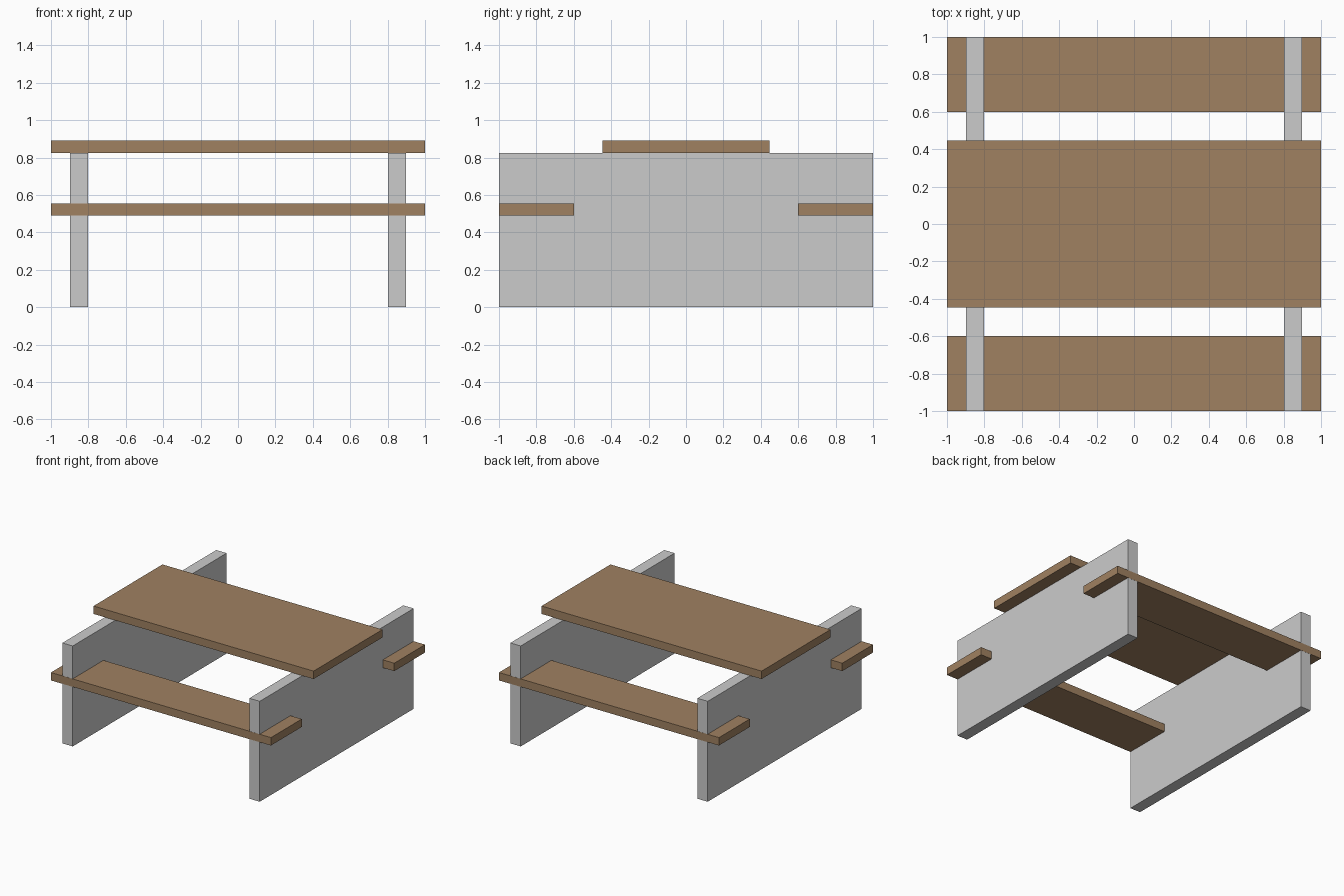
import bpy

if "Cube" in bpy.data.objects:
    bpy.data.objects.remove(bpy.data.objects["Cube"])

wood = bpy.data.materials.new("wood")
wood.diffuse_color = (0.35, 0.22, 0.12, 1)
wood.use_nodes = True
wood.node_tree.nodes["Principled BSDF"].inputs["Base Color"].default_value = wood.diffuse_color


def box(name, lo, hi, material=None):
    """Box spanning two opposite corners."""
    bpy.ops.mesh.primitive_cube_add(size=1, location=[(a + b) / 2 for a, b in zip(lo, hi)])
    obj = bpy.context.object
    obj.name = name
    obj.scale = [b - a for a, b in zip(lo, hi)]
    bpy.ops.object.transform_apply(location=False, rotation=False, scale=True)
    if material:
        obj.data.materials.append(material)
    return obj


# Table top resting on the side panels
box("table_top", (-1, -0.447, 0.825), (1, 0.447, 0.89), wood)

# Upright side panels, a hair shallower than the benches that pass through them
for side, x in (("left", -0.85), ("right", 0.85)):
    box(side + "_support_panel", (x - 0.047, -0.999, 0), (x + 0.047, 0.999, 0.825))

# Bench seats running through both panels
for side, y in (("front", -0.8), ("back", 0.8)):
    box(side + "_bench", (-1, y - 0.2, 0.49), (1, y + 0.2, 0.555), wood)
